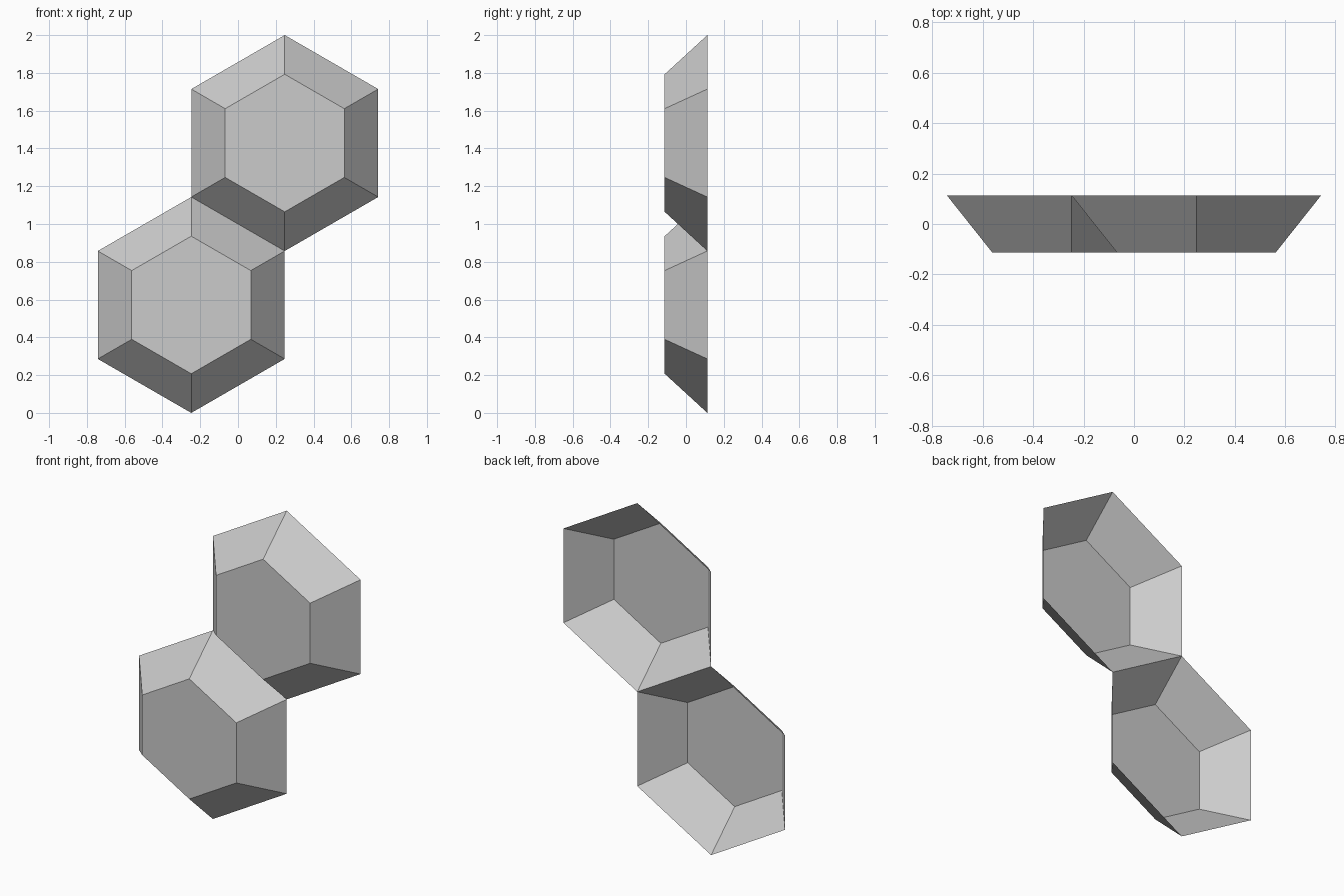
import bpy
import bmesh
from math import sin, cos, radians

cube = bpy.data.objects.get("Cube")
if cube:
    bpy.data.objects.remove(cube, do_unlink=True)

RADIUS = 2 / 3.5                      # two stacked cells span 3.5 radii
INNER = 0.364
HALF_DEPTH = 0.113
STEP_X = RADIUS * cos(radians(30)) / 2
STEP_Z = RADIUS * 0.75

grey = bpy.data.materials.new("light_grey")
grey.use_nodes = True
colour = (0.6, 0.6, 0.6, 1)
grey.diffuse_color = colour
grey.node_tree.nodes["Principled BSDF"].inputs["Base Color"].default_value = colour


def hexagon_dish(name, x, z):
    """Open-backed hexagonal dish with a flat front and sloping rim."""
    bm = bmesh.new()

    def ring(radius, y):
        angles = [radians(60 * i) for i in range(6)]
        return [bm.verts.new((radius * sin(a), y, radius * cos(a))) for a in angles]

    rim = ring(RADIUS, HALF_DEPTH)
    front = ring(INNER, -HALF_DEPTH)
    bm.faces.new(front)
    for i in range(6):
        j = (i + 1) % 6
        bm.faces.new((front[j], front[i], rim[i], rim[j]))
    bm.normal_update()
    # Turn every face outward, towards the front
    for face in bm.faces:
        if face.normal.y > 0:
            face.normal_flip()

    mesh = bpy.data.meshes.new(name)
    bm.to_mesh(mesh)
    bm.free()
    mesh.materials.append(grey)
    dish = bpy.data.objects.new(name, mesh)
    dish.location = (x, 0, z)
    bpy.context.collection.objects.link(dish)


# Two dishes sharing one slanted rim edge
hexagon_dish("upper_hexagon_dish", STEP_X, 1 + STEP_Z)
hexagon_dish("lower_hexagon_dish", -STEP_X, 1 - STEP_Z)
